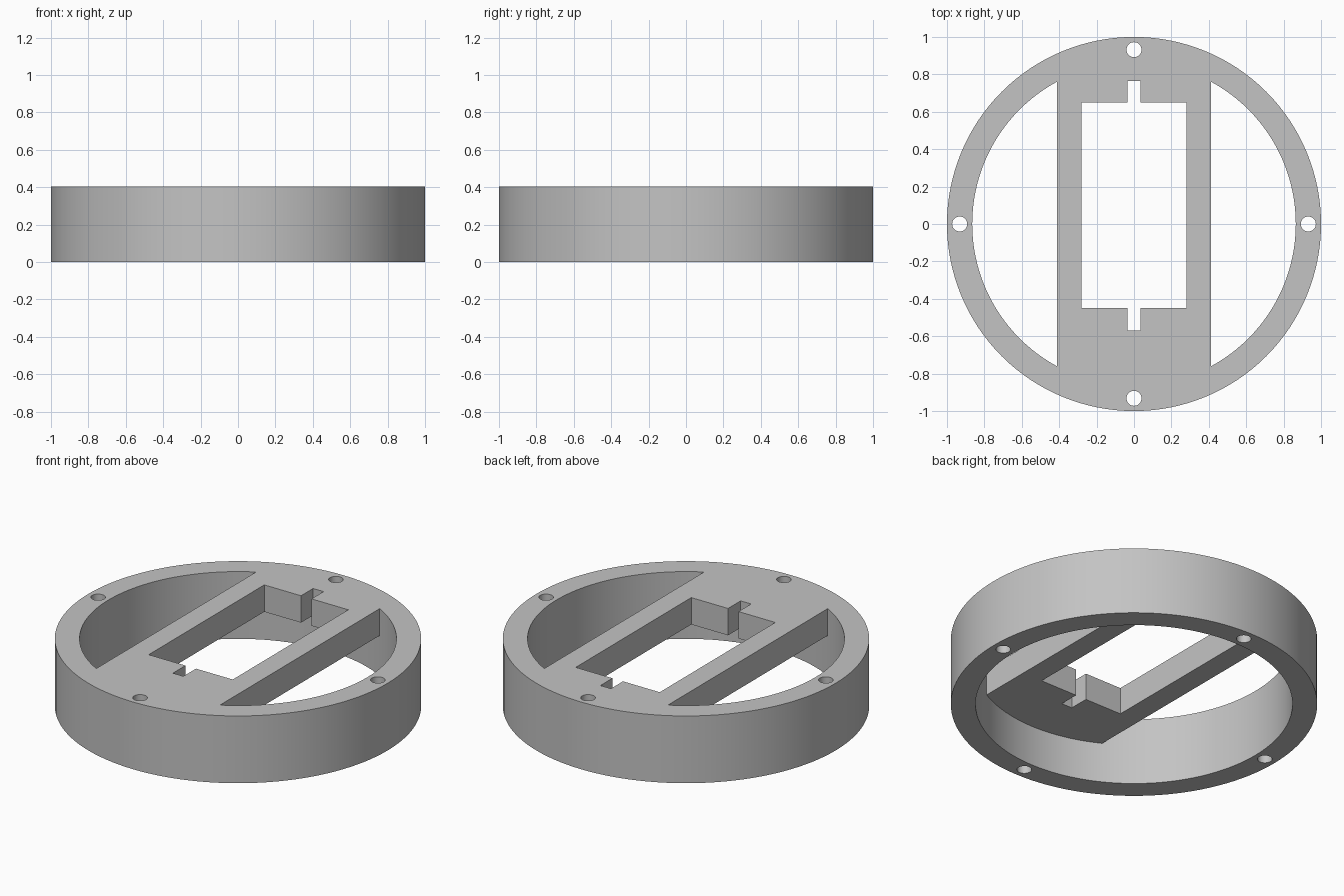
import bpy
import bmesh
import math

default = bpy.data.objects.get("Cube")
if default:
    bpy.data.objects.remove(default, do_unlink=True)

HEIGHT = 0.405
BRIDGE_Z = 0.243
OUTER_R, INNER_R = 1.0, 0.865
BRIDGE_X = 0.412
HOLE_R, HOLE_ORBIT = 0.04, 0.932

grey = bpy.data.materials.new("light grey")
grey.use_nodes = True
colour = (0.55, 0.55, 0.55, 1)
grey.diffuse_color = colour
grey.node_tree.nodes["Principled BSDF"].inputs["Base Color"].default_value = colour


def prism(name, outline, z0, z1):
    """Extrude a counter-clockwise outline from z0 to z1."""
    bm = bmesh.new()
    base = bm.faces.new([bm.verts.new((x, y, z0)) for x, y in outline])
    grown = bmesh.ops.extrude_face_region(bm, geom=[base], use_keep_orig=True)
    top = [g for g in grown["geom"] if isinstance(g, bmesh.types.BMVert)]
    bmesh.ops.translate(bm, verts=top, vec=(0, 0, z1 - z0))
    bmesh.ops.recalc_face_normals(bm, faces=bm.faces)
    mesh = bpy.data.meshes.new(name)
    bm.to_mesh(mesh)
    bm.free()
    mesh.materials.append(grey)
    obj = bpy.data.objects.new(name, mesh)
    bpy.context.collection.objects.link(obj)
    return obj


def circle(radius, count, cx=0, cy=0):
    return [(cx + radius * math.cos(math.tau * i / count),
             cy + radius * math.sin(math.tau * i / count)) for i in range(count)]


def combine(target, tool, operation):
    """Apply a boolean and discard the tool."""
    mod = target.modifiers.new("shape", "BOOLEAN")
    mod.operation, mod.solver, mod.object = operation, "EXACT", tool
    bpy.ops.object.select_all(action="DESELECT")
    bpy.context.view_layer.objects.active = target
    target.select_set(True)
    bpy.ops.object.modifier_apply(modifier=mod.name)
    bpy.data.objects.remove(tool, do_unlink=True)


# Outer ring, open through the middle
body = prism("ring_mount", circle(OUTER_R, 128), 0, HEIGHT)
combine(body, prism("bore", circle(INNER_R, 128), -0.1, HEIGHT + 0.1), "DIFFERENCE")

# Raised bridge across the ring, its ends sunk into the ring wall
end_angle = math.acos(BRIDGE_X / 0.92)
sweep = [end_angle + (math.pi - 2 * end_angle) * i / 16 for i in range(17)]
back_arc = [(0.92 * math.cos(a), 0.92 * math.sin(a)) for a in sweep]
front_arc = [(-x, -y) for x, y in back_arc]
combine(body, prism("bridge", back_arc + front_arc, BRIDGE_Z, HEIGHT), "UNION")

# Rectangular window with a narrow notch at each end
half_window = [(0.035, -0.57), (0.035, -0.45), (0.28, -0.45),
               (0.28, 0.65), (0.035, 0.65), (0.035, 0.765)]
window = half_window + [(-x, y) for x, y in reversed(half_window)]
combine(body, prism("window", window, 0.1, HEIGHT + 0.1), "DIFFERENCE")

# Four screw holes through the full height
for quarter in range(4):
    a = quarter * math.pi / 2
    outline = circle(HOLE_R, 32, HOLE_ORBIT * math.cos(a), HOLE_ORBIT * math.sin(a))
    combine(body, prism("screw_hole", outline, -0.1, HEIGHT + 0.1), "DIFFERENCE")

bpy.ops.object.shade_smooth_by_angle(angle=math.radians(30))
